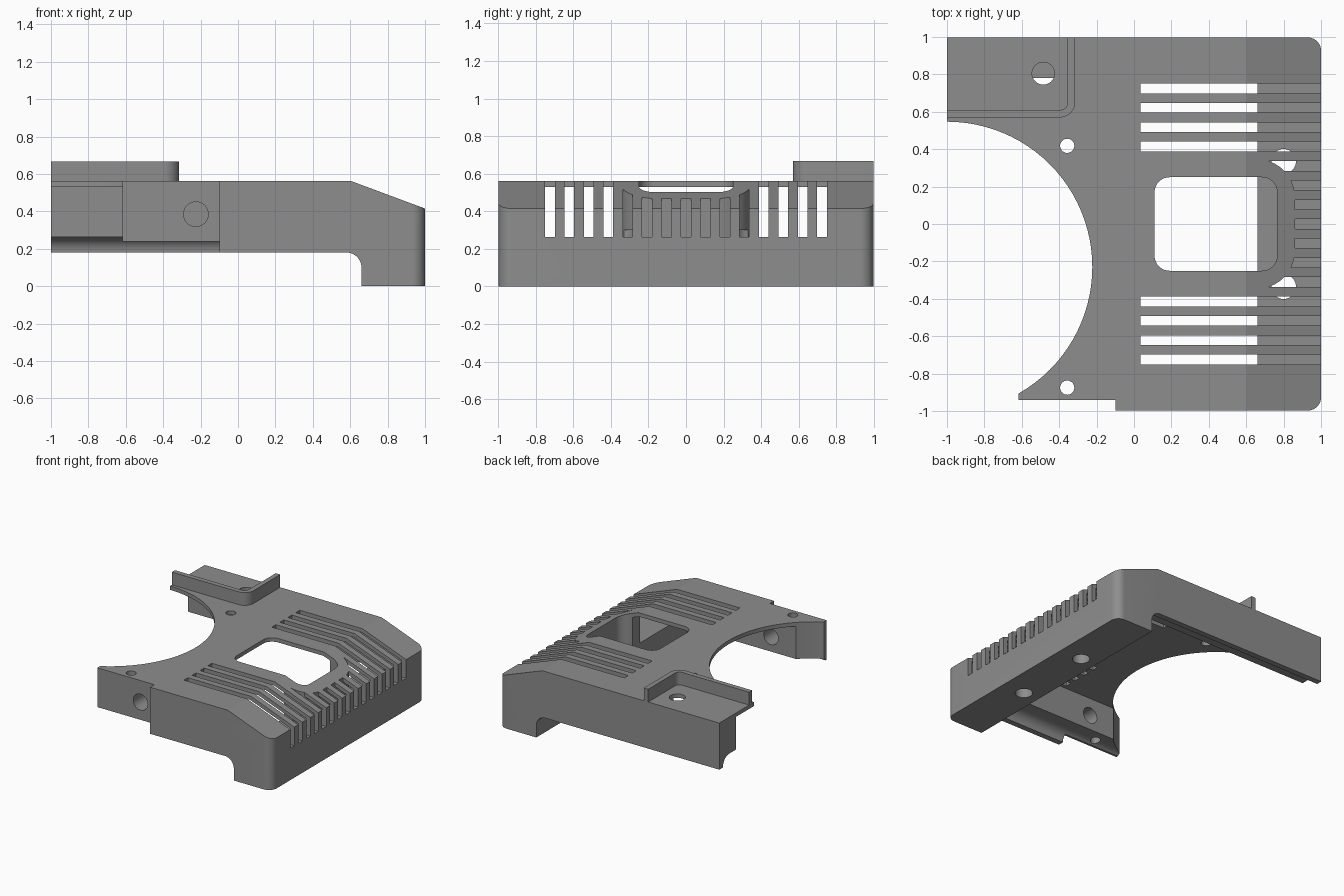
import bpy, bmesh, math
from mathutils import Vector

if "Cube" in bpy.data.objects:
    bpy.data.objects.remove(bpy.data.objects["Cube"])

grey = bpy.data.materials.new("mid grey")
grey.diffuse_color = (0.27, 0.27, 0.27, 1)
grey.use_nodes = True
grey.node_tree.nodes["Principled BSDF"].inputs["Base Color"].default_value = grey.diffuse_color


def prism(name, pts, axis, lo, hi):
    """Extrude a 2D outline along an axis: x takes (y,z), y takes (x,z), z takes (x,y)."""
    def place(p, h):
        return {'x': (h, p[0], p[1]), 'y': (p[0], h, p[1]), 'z': (p[0], p[1], h)}[axis]
    bm = bmesh.new()
    face = bm.faces.new([bm.verts.new(place(p, lo)) for p in pts])
    ext = bmesh.ops.extrude_face_region(bm, geom=[face])
    verts = [v for v in ext['geom'] if isinstance(v, bmesh.types.BMVert)]
    bmesh.ops.translate(bm, verts=verts, vec=Vector(place((0, 0), hi - lo)))
    bmesh.ops.recalc_face_normals(bm, faces=bm.faces[:])
    me = bpy.data.meshes.new(name)
    bm.to_mesh(me)
    bm.free()
    me.materials.append(grey)
    ob = bpy.data.objects.new(name, me)
    bpy.context.collection.objects.link(ob)
    return ob


def arc(cx, cy, r, a0, a1, n=10):
    return [(cx + r * math.cos(math.radians(a0 + (a1 - a0) * i / n)),
             cy + r * math.sin(math.radians(a0 + (a1 - a0) * i / n))) for i in range(n + 1)]


def rect(x0, x1, y0, y1):
    return [(x0, y0), (x1, y0), (x1, y1), (x0, y1)]


def round_rect(x0, x1, y0, y1, r):
    return (arc(x0 + r, y0 + r, r, 180, 270) + arc(x1 - r, y0 + r, r, 270, 360)
            + arc(x1 - r, y1 - r, r, 0, 90) + arc(x0 + r, y1 - r, r, 90, 180))


def circle(cx, cy, r, n=32):
    return arc(cx, cy, r, 0, 360, n)[:-1]


def boolean(target, tool, op='DIFFERENCE', keep=False):
    mod = target.modifiers.new("boolean", 'BOOLEAN')
    mod.operation, mod.solver, mod.object = op, 'EXACT', tool
    deps = bpy.context.evaluated_depsgraph_get()
    me = bpy.data.meshes.new_from_object(target.evaluated_get(deps))
    target.modifiers.clear()
    target.data = me
    if not keep:
        bpy.data.objects.remove(tool)


# Housing: side profile with sloped nose and deep end block
W = 0.997
body = prism("housing", [(-1, 0.18)] + arc(0.58, 0.10, 0.08, 90, 0)
             + [(0.66, 0), (1, 0), (1, 0.415), (0.605, 0.562), (-1, 0.562)], 'y', -W, W)

# Rounded vertical corners at the nose end
outline = prism("outline", [(-1.2, -W)] + arc(1 - 0.07, -W + 0.07, 0.07, 270, 360)
                + arc(1 - 0.07, W - 0.07, 0.07, 0, 90) + [(-1.2, W)], 'z', -0.1, 1)
boolean(body, outline, 'INTERSECT')

# Curved wall behind the window, left standing inside the cavity
boss = prism("boss", [(0.66, -0.345)] + arc(0.66, -0.145, 0.2, 270, 360)[1:]
             + arc(0.66, 0.145, 0.2, 0, 90), 'z', 0.1, 0.9)

# Hollow interior
cavity = prism("cavity", [(-1.2, 0.262), (0.96, 0.262), (0.96, 0.398),
                          (0.60, 0.53), (-1.2, 0.53)], 'y', -0.78, 0.78)
boolean(cavity, boss, keep=True)
boolean(body, cavity)

# Open underside with coved side walls
cove = prism("cove", [(-0.95, -0.2), (0.95, -0.2)] + arc(0.87, 0.182, 0.08, 0, 90)
             + arc(-0.87, 0.182, 0.08, 90, 180), 'x', -1.2, 0.66)
boolean(body, cove)

# Vent slits: long ones at the sides, short ones around the curved wall
for k in range(-7, 8):
    y = 0.1035 * k
    slit = prism("slit", rect(0.035 if abs(k) > 3 else 0.70, 1.2, y - 0.026, y + 0.026),
                 'z', 0.262, 0.8)
    if abs(k) <= 3:
        boolean(slit, boss, keep=True)
    boolean(body, slit)
bpy.data.objects.remove(boss)

cutters = [
    # Window
    prism("window", round_rect(0.11, 0.765, -0.25, 0.25, 0.08), 'z', 0.262, 0.9),
    # Large round cut-out and the open corner beside it
    prism("round_cutout", circle(-1, -0.23, 0.777, 96), 'z', -0.1, 0.9),
    prism("open_corner", rect(-1.2, -0.617, -1.2, -0.5), 'z', -0.1, 0.9),
    # Stepped-back front side with a raised lower edge
    prism("front_step", rect(-1.2, -0.1, -1.2, -0.942), 'z', -0.1, 0.9),
    prism("front_step_base", rect(-1.2, -0.1, -1.2, -0.5), 'z', -0.1, 0.24),
    # Screw holes
    prism("front_hole", circle(-0.225, 0.385, 0.066), 'y', -1.2, -0.7),
    prism("plate_hole", circle(-0.357, 0.418, 0.038), 'z', 0.4, 0.9),
    prism("wall_hole", circle(-0.357, -0.875, 0.038), 'z', -0.1, 0.9),
    prism("pad_hole", circle(-0.485, 0.805, 0.06), 'z', 0.45, 0.9),
    prism("base_hole_a", circle(0.80, 0.335, 0.066), 'z', -0.1, 0.3),
    prism("base_hole_b", circle(0.80, -0.335, 0.066), 'z', -0.1, 0.3),
]
for c in cutters:
    boolean(body, c)

# Raised rim around the corner pad
rim = prism("corner_rim", [(-1, 0.57)] + arc(-0.395, 0.65, 0.08, 270, 360)
            + [(-0.315, W), (-0.355, W)] + arc(-0.395, 0.65, 0.04, 360, 270)
            + [(-1, 0.61)], 'z', 0.56, 0.667)

for ob in (body, rim):
    bpy.ops.object.select_all(action='DESELECT')
    ob.select_set(True)
    bpy.context.view_layer.objects.active = ob
    bpy.ops.object.shade_smooth_by_angle(angle=math.radians(20))
